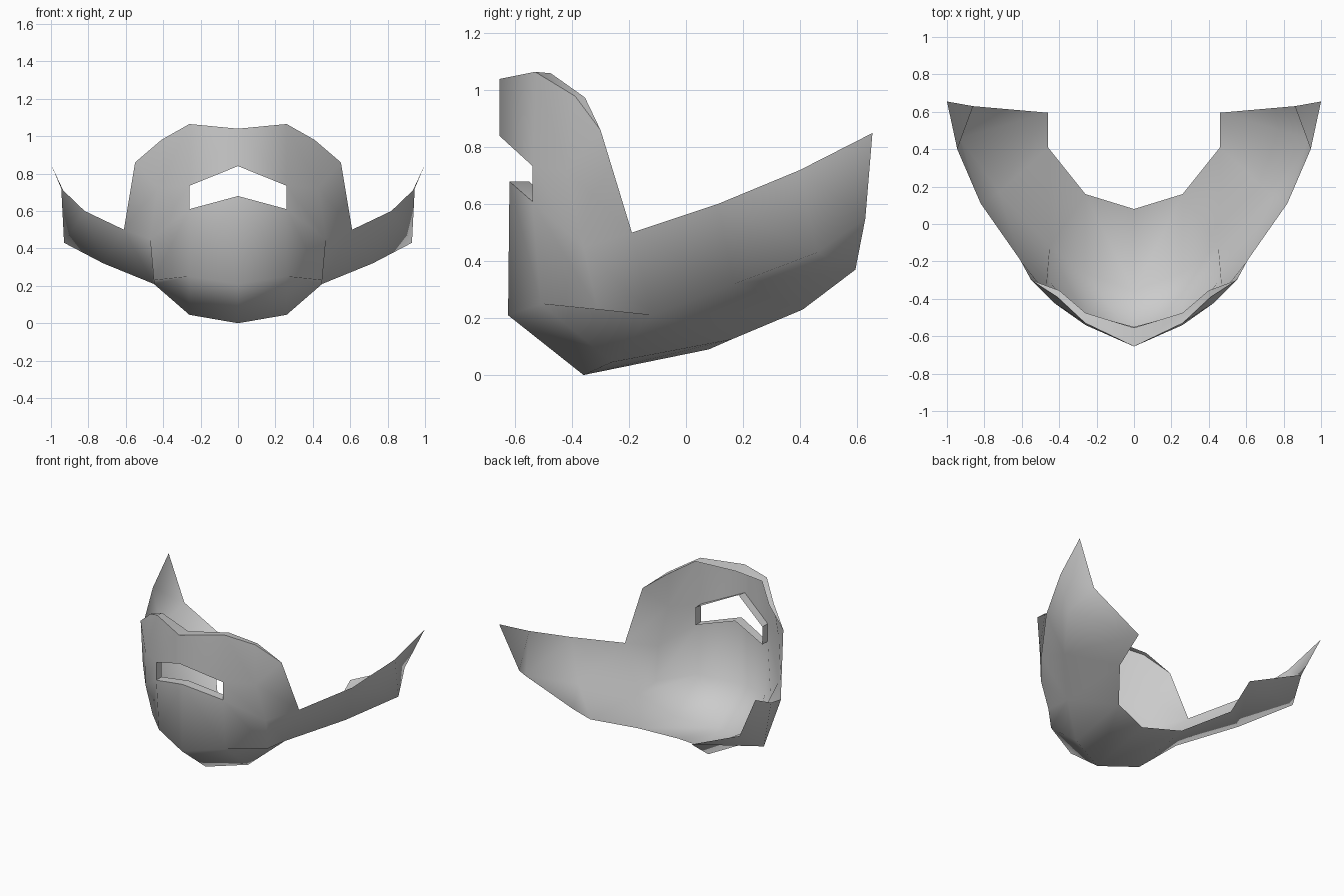
import bpy, bmesh, math

if "Cube" in bpy.data.objects:
    bpy.data.objects.remove(bpy.data.objects["Cube"])

# Right half of the shell, named points
P = {
    # upper rim of moustache and cheek wing
    "T0": (0, -.655, 1.04), "T1": (.26, -.53, 1.065), "T2": (.41, -.39, .98), "T3": (.55, -.30, .86),
    "S0": (.61, -.19, .50), "S1": (.82, .11, .60), "S2": (.945, .40, .72), "S3": (1, .655, .85),
    # mouth opening and cheek
    "U0": (0, -.655, .84), "U1": (.26, -.54, .735), "L0": (0, -.62, .68), "L1": (.26, -.54, .61),
    "N": (.43, -.42, .72), "M": (.47, -.36, .45),
    # chin and jaw line
    "F0": (0, -.625, .21), "F1": (.26, -.51, .25), "F2": (.45, -.31, .23),
    "E0": (0, -.36, 0), "E1": (.26, -.26, .045),
    "K0": (.45, -.12, .21), "K1": (.72, .17, .32), "J": (.93, .46, .43),
    # neck edge
    "D": (0, .08, .09), "C": (.26, .16, .125), "B": (.46, .41, .23), "A": (.46, .595, .37), "R": (.86, .63, .55),
    # turned-in rims
    "I0": (0, -.555, 1.03), "I1": (.26, -.475, 1.06), "I2": (.40, -.355, .975),
    "V0": (0, -.585, .85), "V1": (.26, -.48, .735), "W0": (0, -.55, .68), "W1": (.26, -.48, .61),
}
FACES = [
    "T0 U0 U1 T1", "T1 U1 N T2", "T2 N T3", "N M S0 T3", "U1 L1 M N",            # moustache, cheek
    "L0 F0 F1 L1", "L1 F1 F2 M", "M F2 K0 S0", "F0 E0 E1 F1", "F1 E1 K0 F2",     # chin
    "S0 K0 K1 S1", "S1 K1 J S2", "S2 J R S3",                                     # wing
    "E0 D C E1", "E1 C K0", "K0 C B", "K0 B K1", "K1 B A J", "J A R",             # underside
    "T0 T1 I1 I0", "T1 T2 I2 I1", "T2 T3 I2",                                     # top rim
    "U0 V0 V1 U1", "U1 V1 W1 L1", "L1 W1 W0 L0",                                  # mouth rim
]

bm = bmesh.new()
v = {k: bm.verts.new(c) for k, c in P.items()}
for f in FACES:
    bm.faces.new([v[k] for k in f.split()])
mesh = bpy.data.meshes.new("beard")
bm.to_mesh(mesh)
bm.free()
beard = bpy.data.objects.new("beard", mesh)
bpy.context.collection.objects.link(beard)

# Mirror to the left side
mod = beard.modifiers.new("mirror", "MIRROR")
mod.use_axis[0] = True
mod.merge_threshold = .001
bpy.context.view_layer.objects.active = beard
beard.select_set(True)
bpy.ops.object.modifier_apply(modifier=mod.name)
bpy.ops.object.shade_smooth_by_angle(angle=math.radians(60))

# Single grey
mat = bpy.data.materials.new("light grey")
mat.diffuse_color = (.6, .6, .6, 1)
mat.use_nodes = True
mat.node_tree.nodes["Principled BSDF"].inputs["Base Color"].default_value = mat.diffuse_color
beard.data.materials.append(mat)
